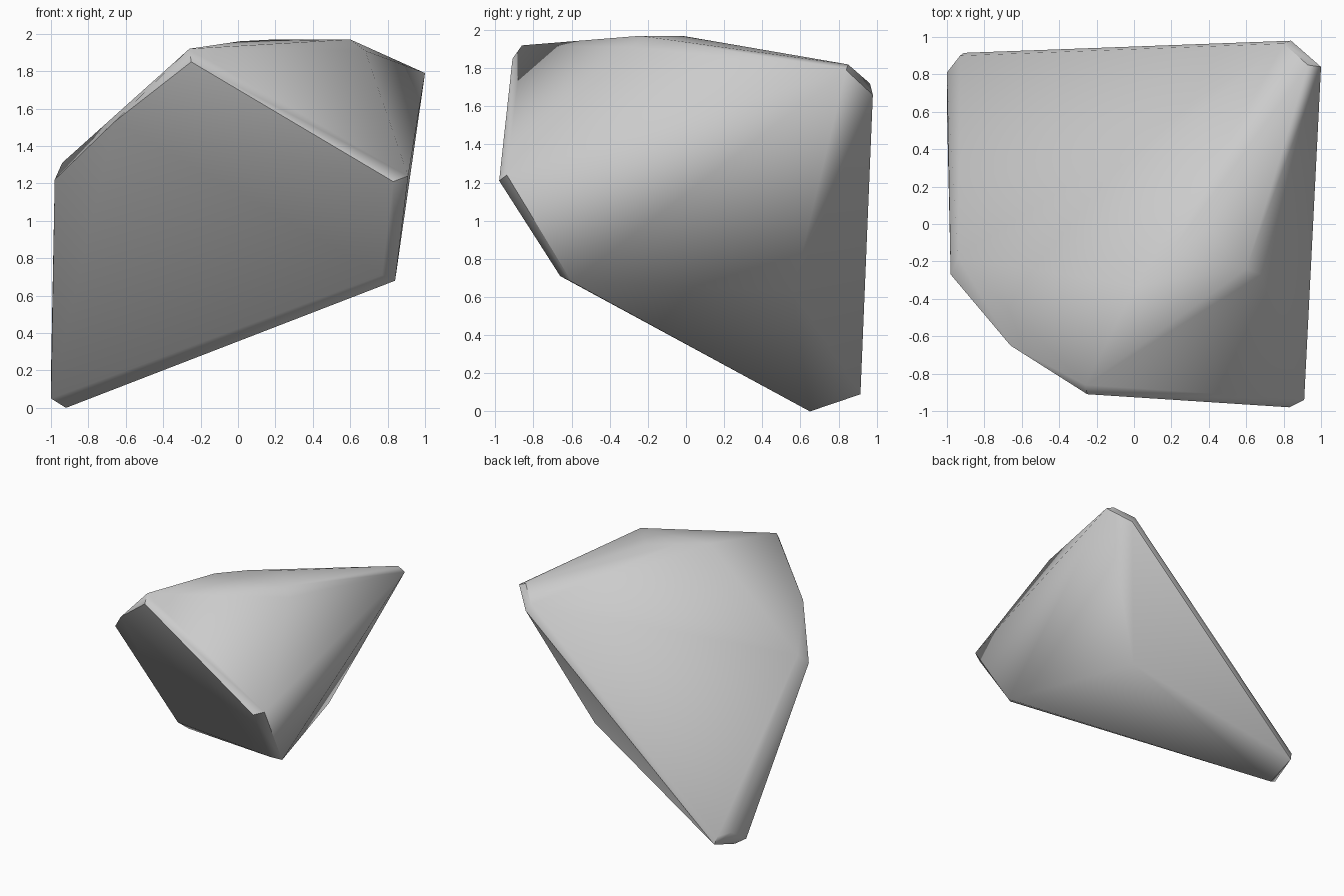
import bpy, bmesh, math

cube = bpy.data.objects.get("Cube")
if cube:
    bpy.data.objects.remove(cube, do_unlink=True)

# Grey stone
stone = bpy.data.materials.new("grey_stone")
stone.use_nodes = True
colour = (0.6, 0.6, 0.6, 1)
stone.diffuse_color = colour
stone.node_tree.nodes["Principled BSDF"].inputs["Base Color"].default_value = colour

# Chipped corners of the boulder, grouped by region
front_corner = [(.83, -.98, 1.21), (.91, -.94, 1.24), (.77, -.66, .71), (.84, -.6, .68)]
foot = [(-.92, .65, 0), (-1, .61, .05), (-1, .81, .18), (-.91, .915, .09), (-.93, .9, .16)]
back_corner = [(1, .84, 1.79), (.93, .85, 1.82), (.84, .98, 1.66), (.8, .965, 1.72)]
crown = [(.6, -.24, 1.97), (.68, -.27, 1.91), (.4, -.02, 1.97), (.2, -.15, 1.97), (.01, -.33, 1.96)]
brow = [(-.26, -.86, 1.92), (-.25, -.91, 1.85), (-.66, -.65, 1.53)]
shoulder = [(-.98, -.27, 1.22), (-.94, -.18, 1.31)]
back_slope = [(-.1, .25, 1.6)]
underside = [(.475, .56, .63)]

# Boulder: convex skin around the corners
bm = bmesh.new()
for point in front_corner + foot + back_corner + crown + brow + shoulder + back_slope + underside:
    bm.verts.new(point)
bmesh.ops.convex_hull(bm, input=bm.verts)
loose = [v for v in bm.verts if not v.link_faces]
bmesh.ops.delete(bm, geom=loose, context='VERTS')
bmesh.ops.dissolve_limit(bm, angle_limit=math.radians(2), verts=bm.verts, edges=bm.edges)
bmesh.ops.recalc_face_normals(bm, faces=bm.faces)
mesh = bpy.data.meshes.new("boulder")
bm.to_mesh(mesh)
bm.free()
mesh.materials.append(stone)
boulder = bpy.data.objects.new("boulder", mesh)
bpy.context.collection.objects.link(boulder)

# Soft facets with crisp chipped edges
bpy.ops.object.select_all(action='DESELECT')
boulder.select_set(True)
bpy.context.view_layer.objects.active = boulder
bpy.ops.object.shade_smooth_by_angle(angle=math.radians(45))
